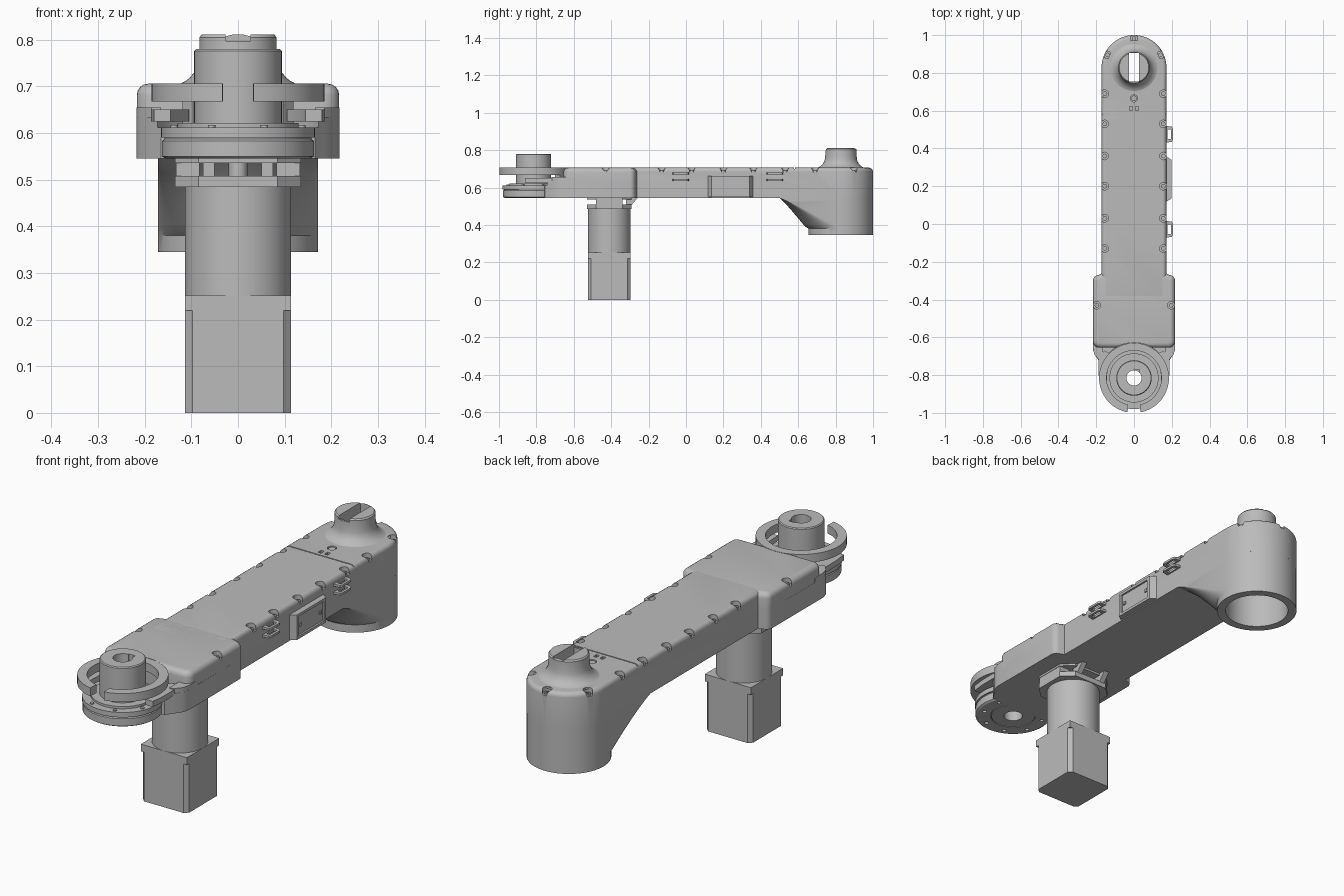
import bpy, bmesh
from math import sin, cos, pi, radians, sqrt

old = bpy.data.objects.get("Cube")
if old:
    bpy.data.objects.remove(old, do_unlink=True)

grey = bpy.data.materials.new("plain_grey")
grey.use_nodes = True
grey.diffuse_color = (0.5, 0.5, 0.5, 1)
grey.node_tree.nodes["Principled BSDF"].inputs["Base Color"].default_value = (0.5, 0.5, 0.5, 1)

REAR, FRONT, MOTOR = 0.828, -0.815, -0.41   # axis positions along y
R = 0.172                                   # half width of the arm
BOTTOM, TOP = 0.545, 0.706


def finish(name, bm):
    bmesh.ops.recalc_face_normals(bm, faces=bm.faces)
    me = bpy.data.meshes.new(name)
    bm.to_mesh(me)
    bm.free()
    me.materials.append(grey)
    ob = bpy.data.objects.new(name, me)
    bpy.context.collection.objects.link(ob)
    return ob


def loft(name, rings):
    """Skin a list of equal-length rings and cap both ends."""
    bm = bmesh.new()
    vs = [[bm.verts.new(p) for p in ring] for ring in rings]
    n = len(vs[0])
    for a, b in zip(vs, vs[1:]):
        for i in range(n):
            j = (i + 1) % n
            bm.faces.new((a[i], a[j], b[j], b[i]))
    bm.faces.new(vs[0])
    bm.faces.new(vs[-1])
    return finish(name, bm)


def prism(name, outline, z0, z1, bevel=0):
    ob = loft(name, [[(x, y, z) for x, y in outline] for z in (z0, z1)])
    if bevel:
        bm = bmesh.new()
        bm.from_mesh(ob.data)
        edges = [e for e in bm.edges if all(v.co.z > z1 - 1e-5 for v in e.verts)]
        bmesh.ops.bevel(bm, geom=edges, offset=bevel, segments=4, profile=0.5, affect='EDGES')
        bm.to_mesh(ob.data)
        bm.free()
    return ob


def arc(cx, cy, r, a0, a1, n=32):
    return [(cx + r * cos(radians(a0 + (a1 - a0) * i / n)),
             cy + r * sin(radians(a0 + (a1 - a0) * i / n))) for i in range(n + 1)]


def cyl(name, x, y, r, z0, z1, n=64):
    return prism(name, arc(x, y, r, 0, 360, n)[:-1], z0, z1)


def turned(name, x, y, profile, n=64):
    return loft(name, [[(px, py, z) for px, py in arc(x, y, r, 0, 360, n)[:-1]] for r, z in profile])


def box(name, x0, x1, y0, y1, z0, z1):
    return prism(name, [(x0, y0), (x1, y0), (x1, y1), (x0, y1)], z0, z1)


def mirrored(half):
    """Right half of an outline, front to back, completed on the left."""
    return half + [(-x, y) for x, y in reversed(half) if abs(x) > 1e-6]


def cut(ob, *cutters):
    for c in cutters:
        m = ob.modifiers.new("cut", 'BOOLEAN')
        m.operation, m.solver, m.object = 'DIFFERENCE', 'EXACT', c
        bpy.context.view_layer.objects.active = ob
        bpy.ops.object.modifier_apply(modifier=m.name)


def drop(*cutters):
    for c in cutters:
        bpy.data.objects.remove(c, do_unlink=True)


# Long arm cover with a round rear end
arm = prism("arm_cover", [(-R, -0.4), (R, -0.4)] + arc(0, REAR, R, 0, 180, 48), BOTTOM, TOP, 0.02)

# Wide front housing, upper and lower shell
shoulder = arc(0.187, -0.30, 0.03, 0, 90, 6) + [(0.172, -0.262)]
upper = prism("front_housing_upper", mirrored(arc(0.182, -0.62, 0.035, -90, 0, 6) + shoulder), 0.632, TOP, 0.025)
lower = prism("front_housing_lower",
              mirrored([(0.12, -0.76), (0.165, -0.755), (0.185, -0.725), (0.21, -0.69), (0.218, -0.66)] + shoulder),
              BOTTOM, 0.634)

# Rear drop housing blending from the arm into a full cylinder
rings = []
for z, t in [(0.345, 0), (0.38, 0)] + [(0.38 + 0.165 * i / 12, i / 12) for i in range(1, 13)]:
    t = t + 0.22 * t ** 6 * 0.3
    yc, depth = REAR - 0.31 * t, R * (1 - t) + 0.01
    if z < 0.385:
        yc, depth = REAR, R
    xs = [R * cos(pi + pi * i / 32) for i in range(1, 32)]
    front = [(x, yc - depth * sqrt(1 - (x / R) ** 2), z) for x in xs]
    rings.append([(x, y, z) for x, y in arc(0, REAR, R, 0, 180)] + [(-R, yc, z)] + front + [(R, yc, z)])
# keep side points distinct on the cylindrical rings
rings = [[(x, y - (1e-4 if i in (33, 65) else 0), z) for i, (x, y, z) in enumerate(r)] for r in rings]
rear = loft("rear_housing", rings)

# Rear hub with a concave flare
flare = [(0.145 - 0.06 * sin(a), 0.762 - 0.06 * cos(a)) for a in [pi / 2 * i / 8 for i in range(9)]]
hub = turned("rear_hub", 0, REAR, flare + [(0.083, 0.775), (0.083, 0.805), (0.078, 0.811)])

# Bore and keyed slot through the rear
bore = cyl("bore", 0, REAR, 0.135, 0.3, 0.66)
slot = box("slot", -0.027, 0.027, 0.755, 0.905, 0.6, 0.9)
notch = box("notch", -0.027, 0.027, 0.7, 0.76, 0.797, 0.9)
cut(rear, bore)
cut(arm, bore, slot)
cut(hub, slot, notch)
drop(bore, slot, notch)

# Screw pockets along the edges, seam and indicator holes
arm_screws = [(s * 0.155, y) for s in (-1, 1) for y in (0.69, 0.53, 0.36, 0.2, 0.03, -0.13)]
arm_screws += [(-0.14, 0.895), (0.14, 0.895), (0, 0.982)]
wide_screws = [(-0.197, -0.43), (0.197, -0.43)]
for body, spots in ((arm, arm_screws), (upper, wide_screws)):
    for x, y in spots:
        c = cyl("pocket", x, y, 0.02, 0.682, 0.75, 20)
        cut(body, c)
        drop(c)
        turned("cover_screw", x, y, [(0.012, 0.675), (0.012, 0.69), (0.006, 0.69), (0.006, 0.685)], 16)
details = [box("seam", -0.2, 0.2, 0.578, 0.583, 0.699, 0.75), cyl("button", 0, 0.665, 0.019, 0.695, 0.75, 24)]
details += [box("light", x - 0.008, x + 0.008, 0.6, 0.622, 0.695, 0.75) for x in (-0.016, 0.016)]
cut(arm, *details)
drop(*details)
cyl("button_cap", 0, 0.665, 0.015, 0.69, 0.703, 24)

# Front joint: base disc, plate, hub and open guard ring
well = cyl("well", 0, FRONT, 0.187, 0.612, 0.9)
shaft = cyl("shaft", 0, FRONT, 0.04, 0.4, 0.9, 40)
cut(upper, well)
cut(lower, well)
base = turned("joint_base", 0, FRONT, [(0.155, BOTTOM), (0.163, 0.55), (0.163, 0.583), (0.158, 0.587),
                                      (0.158, 0.59), (0.165, 0.59), (0.165, 0.612)])
joint_hub = turned("joint_hub", 0, FRONT, [(0.13, 0.61), (0.13, 0.622), (0.094, 0.622), (0.094, 0.776), (0.09, 0.78)])
key = box("key", 0.0, 0.03, FRONT + 0.015, FRONT + 0.045, 0.70, 0.9)
cut(base, shaft)
cut(lower, shaft)
cut(joint_hub, shaft, key)
outer = cyl("groove", 0, FRONT, 0.098, 0.5, 0.549)
core = cyl("groove_core", 0, FRONT, 0.094, 0.4, 0.6)
cut(outer, core)
cut(base, outer)
drop(well, shaft, key, outer, core)
for i in range(8):
    a = pi / 8 + i * pi / 4
    x, y = 0.148 * cos(a), FRONT + 0.148 * sin(a)
    hole = cyl("hole", x * 0.88, FRONT + (y - FRONT) * 0.88, 0.009, 0.5, 0.555, 16)
    cut(base, hole)
    drop(hole)
    cyl("plate_screw", x, y, 0.008, 0.605, 0.617, 16)

gap = 10.5
prism("guard_ring", arc(0, FRONT, 0.185, -90 + gap, 270 - gap, 72)
      + arc(0, FRONT, 0.145, 270 - gap * 1.2, -90 + gap * 1.2, 72), 0.668, TOP)
for s in (-1, 1):
    # Cheeks and tongues carrying the ring
    side = "left" if s > 0 else "right"
    prism(side + "_tongue", [(s * x, y) for x, y in
          [(0.145, -0.86), (0.18, -0.86), (0.187, -0.8), (0.187, -0.7), (0.155, -0.67), (0.105, -0.7), (0.14, -0.76)]],
          0.625, 0.65)
    prism(side + "_cheek", [(s * x, y) for x, y in
          [(0.165, -0.72), (0.185, -0.72), (0.21, -0.69), (0.218, -0.655), (0.218, -0.6), (0.165, -0.6)]],
          0.62, 0.655)
prism("ring_web", arc(0, FRONT, 0.185, 50, 130) + arc(0, FRONT, 0.15, 130, 50), 0.6, 0.67)

# Motor: flange, gear cylinder and square body with trimmed corners
flange = [(s * x, MOTOR + y) for s, x, y in [(1, 0.085, -0.118), (1, 0.135, -0.07), (1, 0.135, 0.07), (1, 0.085, 0.118),
                                            (-1, 0.085, 0.118), (-1, 0.135, 0.07), (-1, 0.135, -0.07), (-1, 0.085, -0.118)]]
prism("motor_flange", flange, 0.484, 0.508)
prism("mount_plate", flange, 0.536, 0.548)
cyl("motor_shaft", 0, MOTOR, 0.02, 0.5, 0.55, 24)
for s in (-1, 1):
    box("flange_wall", s * 0.083, s * 0.133, MOTOR - 0.07, MOTOR + 0.07, 0.5, 0.545)
    prism_y = MOTOR + 0.118
    loft("mount_gusset", [[(s * x, prism_y - 0.03, 0.5), (s * x, prism_y, 0.505), (s * x, prism_y + 0.035, 0.547),
                           (s * x, prism_y - 0.03, 0.547)] for x in (0.05, 0.075)])
cyl("gear_cylinder", 0, MOTOR, 0.114, 0.245, 0.49)
box("motor_cap", -0.114, 0.114, MOTOR - 0.114, MOTOR + 0.114, 0.22, 0.252)
trim = [(0.098, -0.114), (0.114, -0.098), (0.114, 0.098), (0.098, 0.114)]
prism("motor_body", [(x, MOTOR + y) for x, y in mirrored(trim)], 0, 0.222)

# Left side: connector box with recessed face, and cable clips
box_body = prism("connector_box", [(0.16, 0.11), (0.198, 0.135), (0.198, 0.34), (0.16, 0.365)], 0.55, 0.662)
recess = box("recess", 0.19, 0.25, 0.15, 0.325, 0.562, 0.65)
cut(box_body, recess)
drop(recess)
for y in (0.165, 0.31):
    box("connector_screw", 0.185, 0.195, y - 0.007, y + 0.007, 0.598, 0.612)
for y in (-0.028, 0.475):
    for z in (0.64, 0.675):
        clip = prism("cable_clip", [(0.165, y - 0.045), (0.2, y - 0.04), (0.206, y - 0.03), (0.206, y + 0.03),
                                    (0.2, y + 0.04), (0.165, y + 0.045)], z - 0.005, z + 0.005)
        hole = box("hole", 0.178, 0.195, y - 0.025, y + 0.025, 0.6, 0.72)
        cut(clip, hole)
        drop(hole)

# Smooth shading with sharp edges kept
bpy.ops.object.select_all(action='DESELECT')
for ob in bpy.context.scene.objects:
    if ob.type == 'MESH':
        ob.select_set(True)
        bpy.context.view_layer.objects.active = ob
bpy.ops.object.shade_smooth_by_angle(angle=radians(30))
